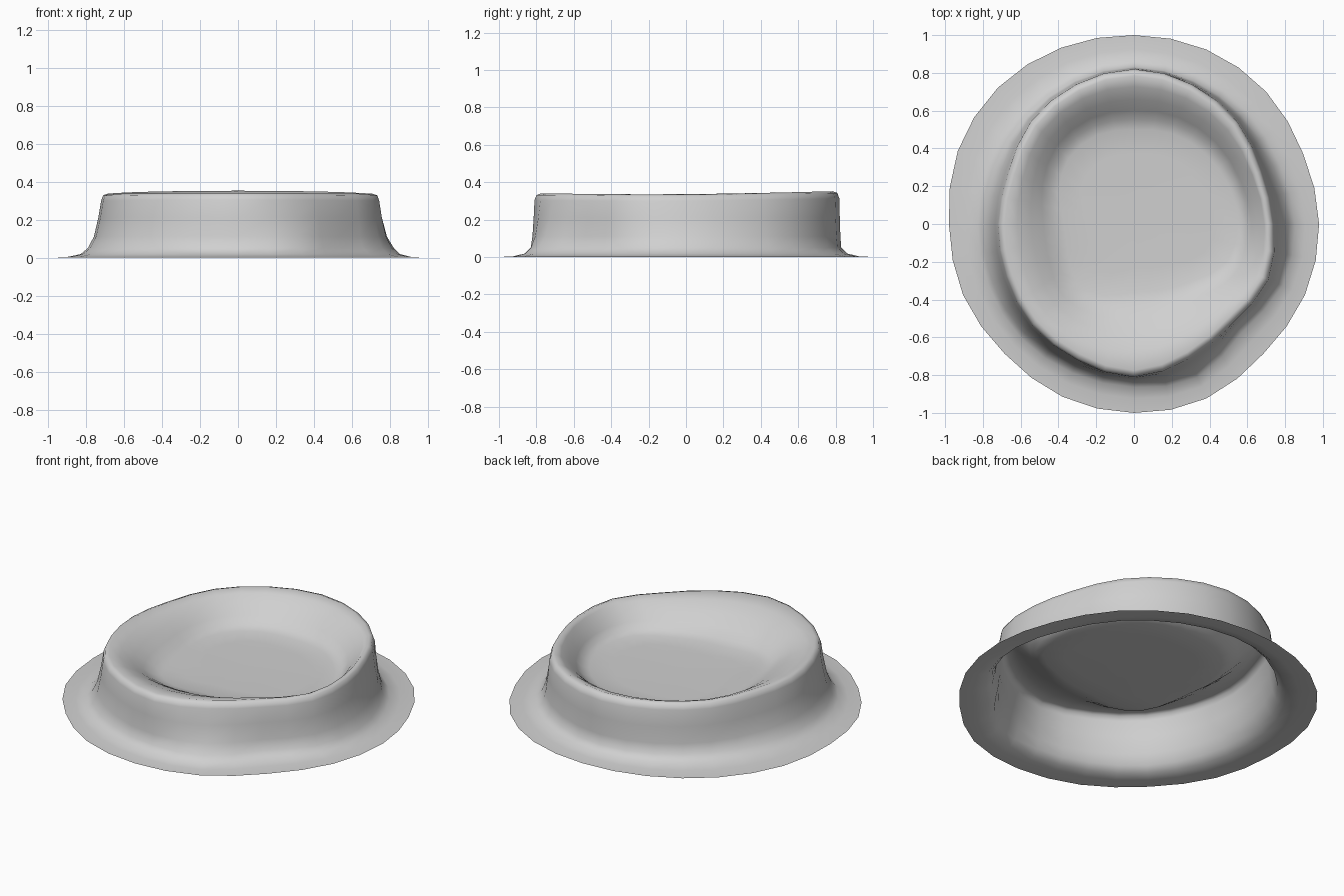
import bpy
import bmesh
import math

if "Cube" in bpy.data.objects:
    bpy.data.objects.remove(bpy.data.objects["Cube"], do_unlink=True)

SEGMENTS = 32
FLOOR_HEIGHT = 0.188

# Outlines as radii in hundredths, counter-clockwise from +x in equal steps
FLANGE = [98, 97, 99, 100, 100, 101, 102, 101, 98, 98, 97, 99, 100, 100, 97, 98]
FOOT = [82, 80, 81, 82, 83, 82, 80, 79, 79, 80, 82, 82, 83, 85, 77, 82]
RIM = [74, 73, 77, 80, 82, 80, 77, 72, 72, 73, 76, 78, 81, 77, 74, 77]
FLOOR = [58, 57, 56, 55, 53, 54, 52, 46, 40, 41, 46, 44, 39, 41, 46, 56]


def sample(outline, turn):
    """Smooth periodic interpolation of an outline at a fraction of a turn."""
    n = len(outline)
    position = turn * n
    i = int(position)
    t = position - i
    a, b, c, d = (outline[(i + k) % n] / 100 for k in (-1, 0, 1, 2))
    return b + t * (c - a + t * (2*a - 5*b + 4*c - d + t * (3*(b - c) + d - a))) / 2


def mix(a, b, t):
    return a + (b - a) * t


# Rings from the outer edge inward: outline pair, blend, radial offset, height
RINGS = [
    (FLANGE, FOOT, 0, 0, 0),
    (FLANGE, FOOT, 0.45, 0, 0.004),
    (FLANGE, FOOT, 0.8, 0, 0.018),
    (FOOT, RIM, 0, 0, 0.05),
    (FOOT, RIM, 0.45, 0, 0.11),
    (FOOT, RIM, 0.78, 0, 0.21),
    (FOOT, RIM, 1, 0, 0.305),
    (RIM, FLOOR, 0, -0.01, 0.333),
    (RIM, FLOOR, 0, -0.035, 0.342),
    (RIM, FLOOR, 0.32, 0, 0.324),
    (RIM, FLOOR, 0.55, 0, 0.286),
    (RIM, FLOOR, 0.75, 0, 0.242),
    (RIM, FLOOR, 0.92, 0, 0.207),
    (FLOOR, FLOOR, 0, -0.03, 0.192),
    (FLOOR, FLOOR, 0, -0.16, FLOOR_HEIGHT),
]

# Single open skin: flange, wall, rounded rim and sunken floor
bm = bmesh.new()
rings = []
for first, second, blend, offset, height in RINGS:
    ring = []
    for s in range(SEGMENTS):
        turn = s / SEGMENTS
        angle = turn * math.tau
        radius = mix(sample(first, turn), sample(second, turn), blend) + offset
        # The rim dips at the sides and rises slightly at the back
        rise = math.sin(angle)
        wave = 0.01 * rise ** 2 + 0.006 * rise - 0.006
        lift = wave * max(0, height - FLOOR_HEIGHT) / 0.16
        ring.append(bm.verts.new((radius * math.cos(angle),
                                  radius * math.sin(angle), height + lift)))
    rings.append(ring)

for outer, inner in zip(rings, rings[1:]):
    for s in range(SEGMENTS):
        n = (s + 1) % SEGMENTS
        bm.faces.new((outer[s], outer[n], inner[n], inner[s]))

centre = bm.verts.new((0.04, 0.03, FLOOR_HEIGHT))
for s in range(SEGMENTS):
    bm.faces.new((rings[-1][s], rings[-1][(s + 1) % SEGMENTS], centre))

mesh = bpy.data.meshes.new("basin_skin")
bm.to_mesh(mesh)
bm.free()
basin = bpy.data.objects.new("basin_skin", mesh)
bpy.context.collection.objects.link(basin)
for polygon in mesh.polygons:
    polygon.use_smooth = True

# Plain light grey
grey = bpy.data.materials.new("light_grey")
grey.use_nodes = True
colour = (0.63, 0.63, 0.63, 1)
grey.diffuse_color = colour
grey.node_tree.nodes["Principled BSDF"].inputs["Base Color"].default_value = colour
mesh.materials.append(grey)
